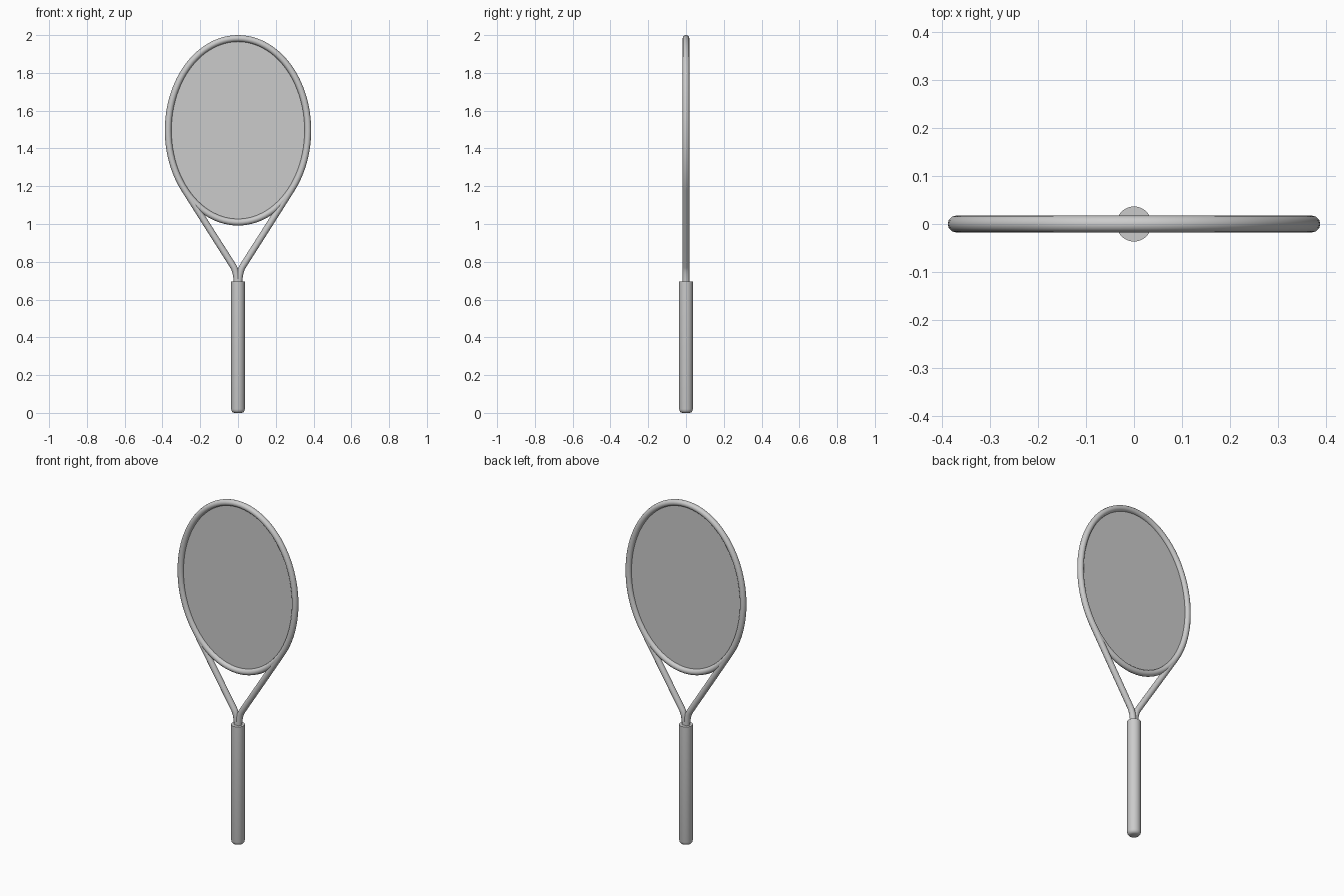
import bpy, bmesh
from math import cos, sin, pi, radians

if "Cube" in bpy.data.objects:
    bpy.data.objects.remove(bpy.data.objects["Cube"])

A, B, ZC, R = 0.370, 0.4865, 1.496, 0.0175   # head ellipse centreline and tube radius


def ellipse(n):
    return [(A * cos(2 * pi * i / n), 0, ZC + B * sin(2 * pi * i / n)) for i in range(n)]


def smooth(obj, angle=40):
    bpy.ops.object.select_all(action='DESELECT')
    obj.select_set(True)
    bpy.context.view_layer.objects.active = obj
    bpy.ops.object.shade_smooth_by_angle(angle=radians(angle))


def tube(name, points, cyclic=False, kind='POLY'):
    cu = bpy.data.curves.new(name, 'CURVE')
    cu.dimensions = '3D'
    cu.bevel_depth = R
    cu.bevel_resolution = 4
    cu.use_fill_caps = not cyclic
    sp = cu.splines.new(kind)
    sp.points.add(len(points) - 1)
    for p, co in zip(sp.points, points):
        p.co = (*co, 1)
    sp.use_cyclic_u = cyclic
    if kind == 'NURBS':
        sp.order_u = 3
        sp.use_endpoint_u = True
        sp.resolution_u = 8
    obj = bpy.data.objects.new(name, cu)
    bpy.context.collection.objects.link(obj)
    bpy.ops.object.select_all(action='DESELECT')
    obj.select_set(True)
    bpy.context.view_layer.objects.active = obj
    bpy.ops.object.convert(target='MESH')
    obj = bpy.context.view_layer.objects.active
    smooth(obj)
    return obj


def mesh_object(name, bm):
    bmesh.ops.recalc_face_normals(bm, faces=bm.faces)
    me = bpy.data.meshes.new(name)
    bm.to_mesh(me)
    bm.free()
    obj = bpy.data.objects.new(name, me)
    bpy.context.collection.objects.link(obj)
    return obj


# Oval head frame
tube("head_frame", ellipse(96), cyclic=True)

# Throat arms: tangent to the head, bending into the handle
t = radians(-40)
hx, hz = A * cos(t), ZC + B * sin(t)
for side, name in ((1, "throat_arm_right"), (-1, "throat_arm_left")):
    path = [(hx, hz), (0.155, 0.98), (0.042, 0.803), (0.006, 0.745), (0.004, 0.67)]
    tube(name, [(side * x, 0, z) for x, z in path], kind='NURBS')

# Flat string bed
bm = bmesh.new()
bm.faces.new([bm.verts.new(p) for p in ellipse(96)])
mesh_object("string_bed", bm)

# Grip with rounded butt
profile = [(0, 0), (0.020, 0), (0.028, 0.003), (0.034, 0.010), (0.0365, 0.020),
           (0.0365, 0.695), (0, 0.695)]
bm = bmesh.new()
vs = [bm.verts.new((r, 0, z)) for r, z in profile]
es = [bm.edges.new(pair) for pair in zip(vs, vs[1:])]
bmesh.ops.spin(bm, geom=vs + es, cent=(0, 0, 0), axis=(0, 0, 1), angle=2 * pi, steps=32)
bmesh.ops.remove_doubles(bm, verts=bm.verts, dist=1e-5)
smooth(mesh_object("grip", bm))
